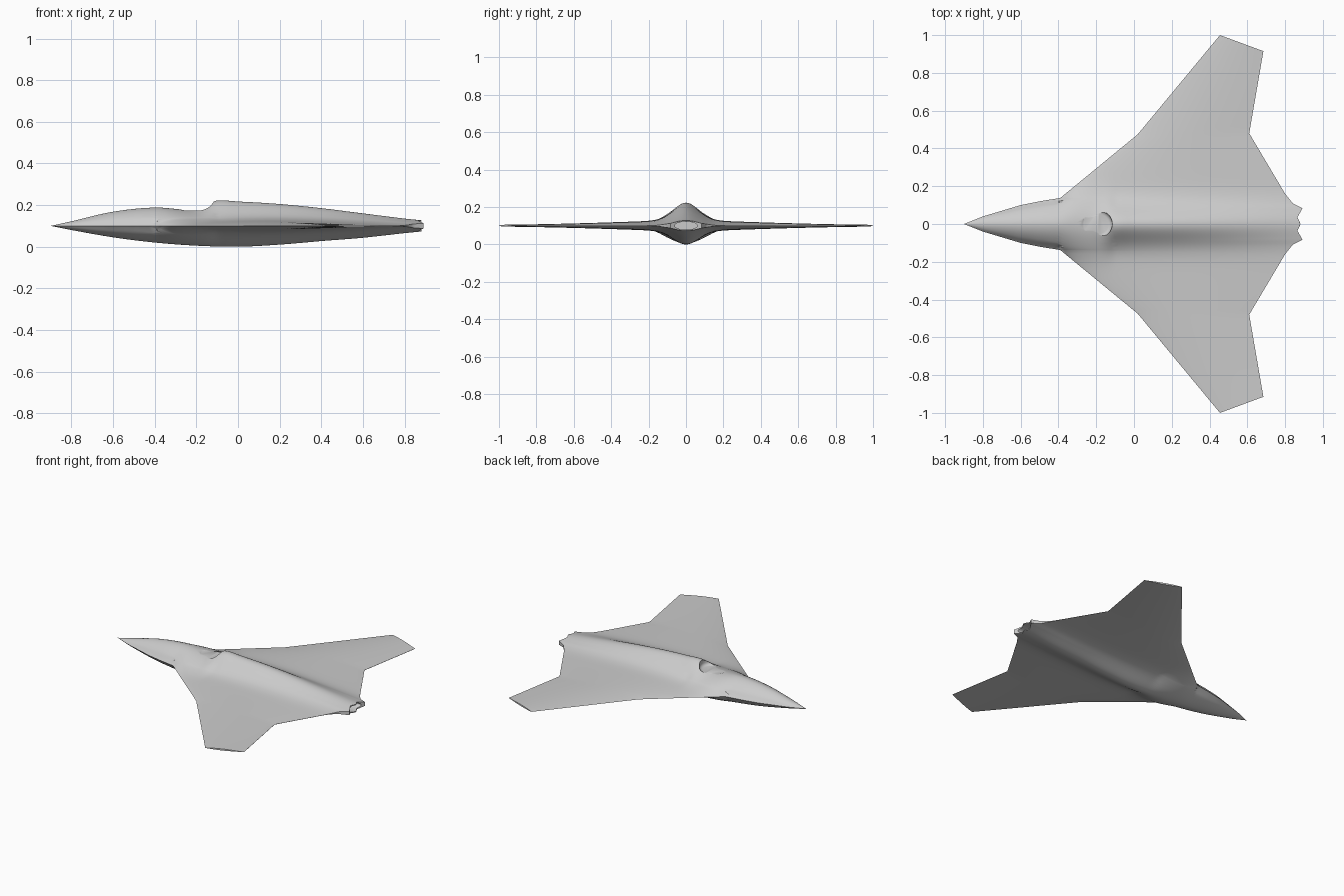
import bpy, bmesh, math

cube = bpy.data.objects.get("Cube")
if cube:
    bpy.data.objects.remove(cube)

grey = bpy.data.materials.new("light_grey")
grey.use_nodes = True
colour = (0.6, 0.6, 0.6, 1)
grey.diffuse_color = colour
grey.node_tree.nodes["Principled BSDF"].inputs["Base Color"].default_value = colour

MID = 0.1  # height of the sharp edge around the planform


def curve(points, x, smooth=True):
    """Value at x of a curve through (x, value) points."""
    x = min(max(x, points[0][0]), points[-1][0])
    i = max(k for k in range(len(points) - 1) if points[k][0] <= x)

    def slope(k):
        a, b = points[max(k - 1, 0)], points[min(k + 1, len(points) - 1)]
        return (b[1] - a[1]) / (b[0] - a[0])

    (x0, y0), (x1, y1) = points[i], points[i + 1]
    w = x1 - x0
    t = (x - x0) / w
    if not smooth:
        return y0 + (y1 - y0) * t
    return ((2*t**3 - 3*t*t + 1) * y0 + (3*t*t - 2*t**3) * y1
            + w * (t**3 - 2*t*t + t) * slope(i) + w * (t**3 - t*t) * slope(i + 1))


# Centreline heights above and below the edge
spine = [(-.9, 0), (-.8, .022), (-.6, .068), (-.4, .088), (-.2, .079), (-.11, .12),
         (0, .117), (.2, .105), (.4, .085), (.6, .06), (.8, .035), (.9, .025)]
keel = [(-.9, 0), (-.8, .02), (-.6, .055), (-.4, .08), (-.2, .095), (0, .1),
        (.2, .09), (.4, .073), (.6, .057), (.8, .035), (.9, .025)]

# Planform ribs: leading point, trailing point, subdivisions to the next rib
ribs = [((-.9, 0), (.882, 0), 5), ((-.8, .04), (.865, .035), 6), ((-.6, .1), (.892, .083), 4),
        ((-.5, .12), (.84, .11), 5), ((-.39, .138), (.8, .16), 18),
        ((.02, .475), (.61, .48), 12), ((.455, 1), (.685, .915), 0)]
outline = [r[0] for r in ribs]


def thickness(x, y, t, profile):
    """Fuselage bell blended into a thin wing section."""
    half_width = max(curve(outline, x, False), 1e-4)
    u = min(y / half_width, 1)
    spread = .1 + .2 * min(max((-.1 - x) / .4, 0), 1)
    bell = (1 - u ** 1.7) * math.exp(-(y / spread) ** 2)
    wing = (.005 + .028 * (1 - y) ** 1.5) * math.sin(math.pi * t ** .8)
    lens = min(1, (1 - u) * 4) if x < -.39 else 1
    return bell * curve(profile, x) + (1 - bell) * wing * lens


def half_columns():
    for (a, b, n), (c, d, _) in zip(ribs, ribs[1:]):
        for k in range(n):
            f = k / n
            yield [tuple(p + (q - p) * f for p, q in zip(s, e)) for s, e in ((a, c), (b, d))]
    yield [ribs[-1][0], ribs[-1][1]]


# Blended hull and wings: one closed skin
half = list(half_columns())
columns = [(c, -1) for c in reversed(half[1:])] + [(c, 1) for c in half]
ROWS = 90
bm = bmesh.new()
top, bottom = [], []
for (lead, trail), side in columns:
    upper, lower = [], []
    for j in range(ROWS + 1):
        t = j / ROWS
        t = .6 * t + .4 * (1 - math.cos(math.pi * t)) / 2
        x, y = (p + (q - p) * t for p, q in zip(lead, trail))
        if j == 0:
            v = bm.verts.new((x, side * y, MID))
            upper.append(v)
            lower.append(v)
        else:
            upper.append(bm.verts.new((x, side * y, MID + max(thickness(x, y, t, spine), 5e-4))))
            lower.append(bm.verts.new((x, side * y, MID - max(thickness(x, y, t, keel), 5e-4))))
    top.append(upper)
    bottom.append(lower)


def face(*verts):
    bm.faces.new(list(dict.fromkeys(verts)))


for i in range(len(columns) - 1):
    for j in range(ROWS):
        for g in (top, bottom):
            face(g[i][j], g[i + 1][j], g[i + 1][j + 1], g[i][j + 1])
    face(top[i][-1], top[i + 1][-1], bottom[i + 1][-1], bottom[i][-1])
for i in (0, -1):
    for j in range(ROWS):
        face(top[i][j], top[i][j + 1], bottom[i][j + 1], bottom[i][j])
bmesh.ops.recalc_face_normals(bm, faces=bm.faces)
mesh = bpy.data.meshes.new("blended_wing_hull")
bm.to_mesh(mesh)
bm.free()
mesh.materials.append(grey)
hull = bpy.data.objects.new("blended_wing_hull", mesh)
bpy.context.collection.objects.link(hull)


def cut(name, location, size, rotation, bevel):
    """Carve a scaled, soft-ended cylinder out of the hull."""
    bpy.ops.mesh.primitive_cylinder_add(vertices=48, radius=1, depth=2,
                                        location=location, rotation=rotation)
    cutter = bpy.context.object
    cutter.name = name
    cutter.scale = size
    bpy.ops.object.transform_apply(location=False, rotation=False, scale=True)
    cutter.data.materials.append(grey)
    if bevel:
        mod = cutter.modifiers.new("soft_edge", 'BEVEL')
        mod.width, mod.segments = bevel, 4
    mod = hull.modifiers.new(name, 'BOOLEAN')
    mod.operation, mod.object, mod.solver = 'DIFFERENCE', cutter, 'EXACT'
    bpy.context.view_layer.objects.active = hull
    bpy.ops.object.modifier_apply(modifier=name)
    bpy.data.objects.remove(cutter)


# Dorsal intake step and the exhaust duct
cut("intake_cutter", (-.2, 0, .274), (.085, .078, .1), (0, 0, 0), .02)
cut("exhaust_cutter", (.9, 0, MID), (.021, .06, .2), (0, math.pi / 2, 0), 0)

bpy.ops.object.select_all(action='DESELECT')
hull.select_set(True)
bpy.context.view_layer.objects.active = hull
bpy.ops.object.shade_smooth_by_angle(angle=math.radians(35))
